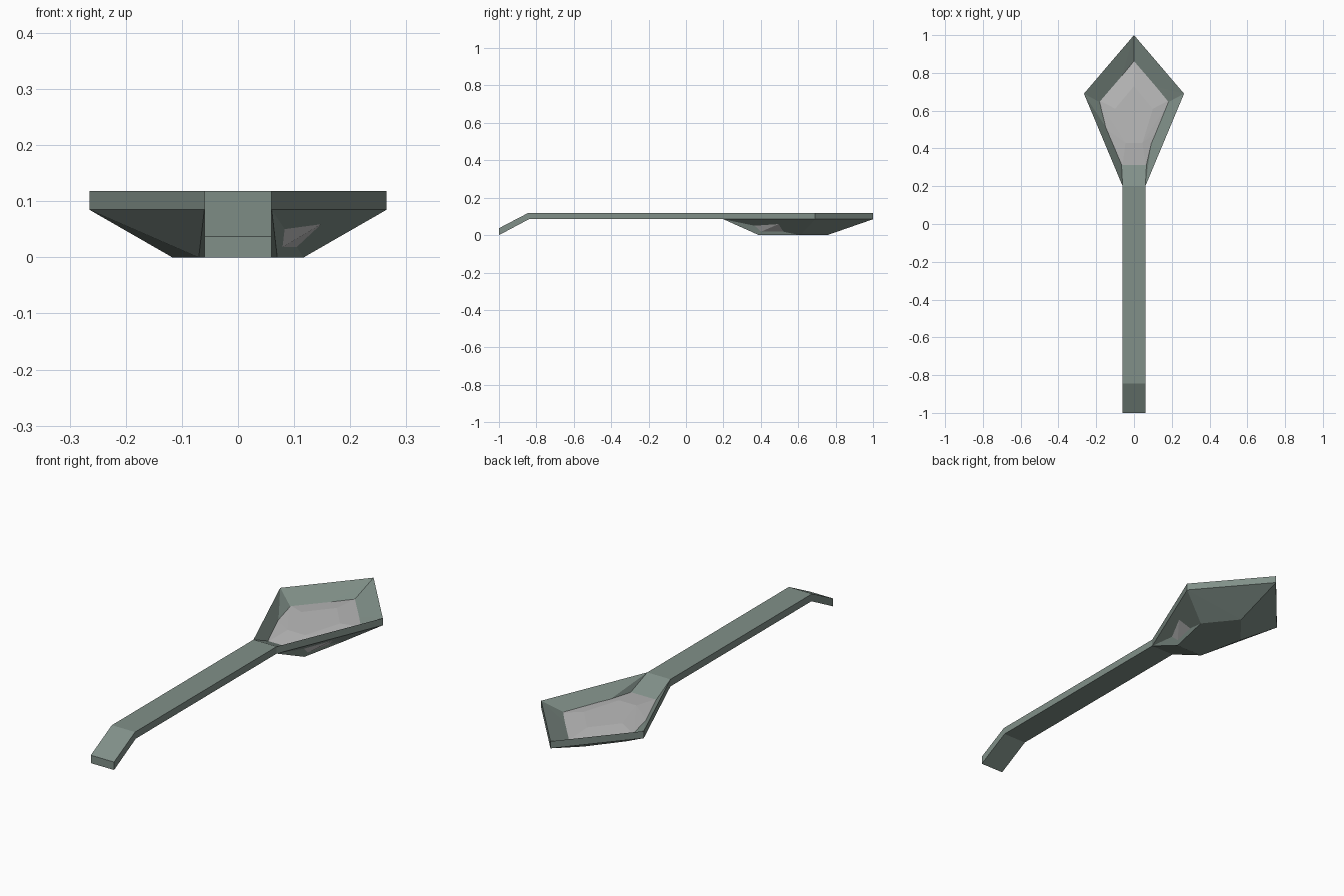
import bpy, bmesh

if "Cube" in bpy.data.objects:
    bpy.data.objects.remove(bpy.data.objects["Cube"])


def make_object(name, bm, color):
    bmesh.ops.recalc_face_normals(bm, faces=bm.faces[:])
    me = bpy.data.meshes.new(name)
    bm.to_mesh(me)
    bm.free()
    ob = bpy.data.objects.new(name, me)
    bpy.context.collection.objects.link(ob)
    mat = bpy.data.materials.new(name + "_colour")
    mat.diffuse_color = color
    mat.use_nodes = True
    mat.node_tree.nodes["Principled BSDF"].inputs["Base Color"].default_value = mat.diffuse_color
    me.materials.append(mat)
    return ob


GREEN = (0.22, 0.28, 0.25, 1)
GREY = (0.5, 0.5, 0.5, 1)
T = 0.033       # metal thickness
Z = 0.085       # underside of handle and rim

# handle: bent strip, extruded across x
profile = [(-1, 0.0), (-0.84, Z), (0.2, Z), (0.2, Z + T), (-0.845, Z + T), (-1, 0.037)]
bm = bmesh.new()
face = bm.faces.new([bm.verts.new((-0.06, y, z)) for y, z in profile])
ext = bmesh.ops.extrude_face_region(bm, geom=[face])
bmesh.ops.translate(bm, vec=(0.12, 0, 0),
                    verts=[v for v in ext["geom"] if isinstance(v, bmesh.types.BMVert)])
make_object("handle", bm, GREEN)

# bowl: kite rim tapering to a small flat floor, as an outer and inner skin
rim = [(-0.06, 0.2), (0.06, 0.2), (0.265, 0.69), (0, 1), (-0.265, 0.69)]
floor = [(-0.07, 0.39), (0.07, 0.39), (0.117, 0.61), (0, 0.755), (-0.117, 0.61)]
bm = bmesh.new()
rims = []
for dz in (0, T):
    a = [bm.verts.new((x, y, Z + dz)) for x, y in rim]
    b = [bm.verts.new((x, y, dz)) for x, y in floor]
    bm.faces.new(b)
    for i in range(5):
        j = (i + 1) % 5
        # the same diagonal all round leaves one side dented, the other bulging
        bm.faces.new((a[i], a[j], b[j]))
        bm.faces.new((a[i], b[j], b[i]))
    rims.append(a)
for i in range(5):
    j = (i + 1) % 5
    bm.faces.new((rims[0][i], rims[0][j], rims[1][j], rims[1][i]))
make_object("bowl", bm, GREEN)

# contents: low faceted mound filling the bowl, peeking through the dented side
half = [(0.062, 0.3, 0.066), (0.16, 0.51, 0.066), (0.195, 0.66, 0.069), (0, 0.88, 0.069),
        (0.045, 0.43, 0.08), (0.1, 0.61, 0.08), (0, 0.73, 0.08),
        (0.07, 0.39, 0.013), (0.117, 0.61, 0.013), (0, 0.75, 0.013)]
bm = bmesh.new()
for x, y, z in half:
    for s in ((1, -1) if x else (1,)):
        bm.verts.new((s * x, y, z))
bmesh.ops.convex_hull(bm, input=bm.verts[:])
make_object("contents", bm, GREY)
